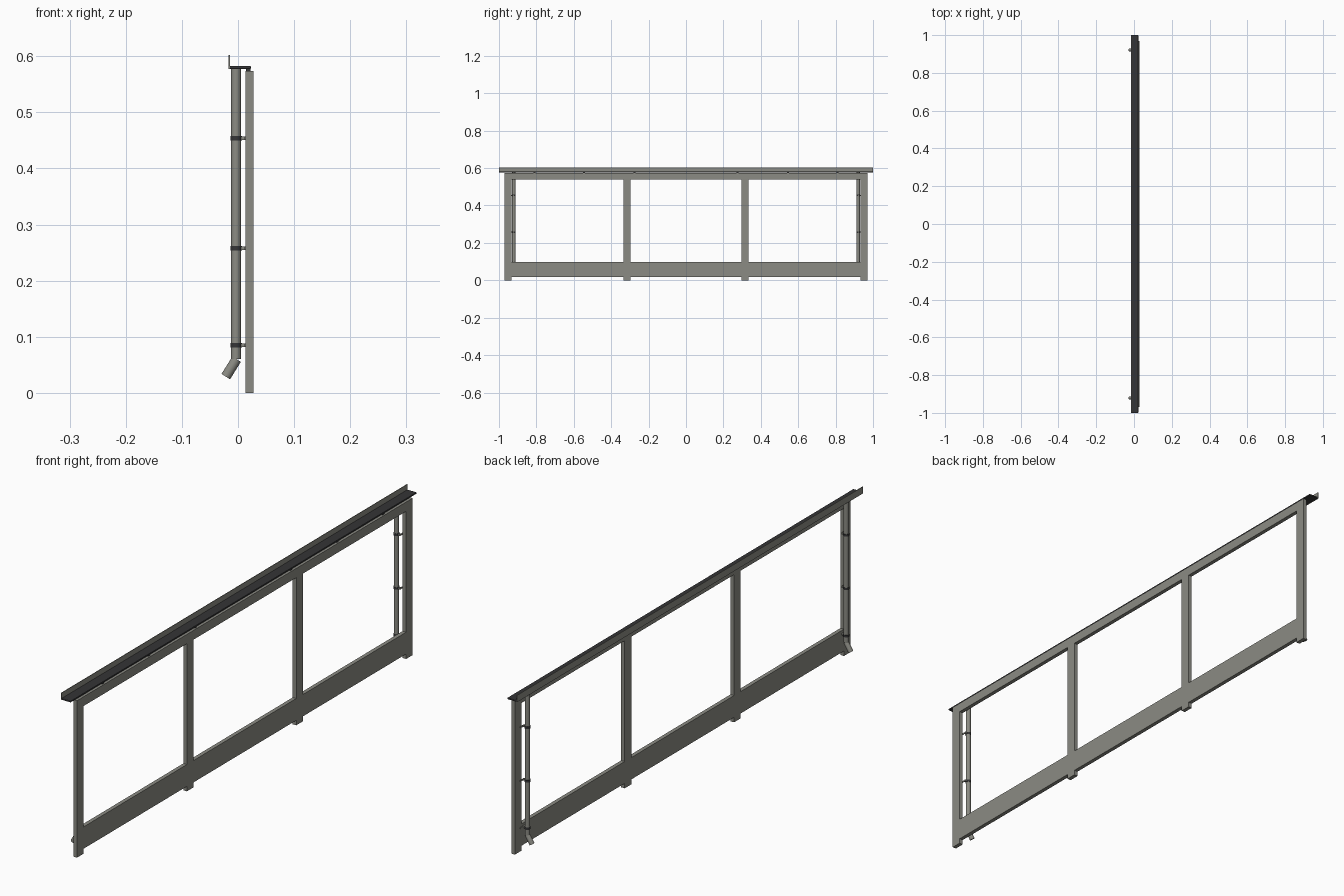
import bpy, math
from mathutils import Vector

if "Cube" in bpy.data.objects:
    bpy.data.objects.remove(bpy.data.objects["Cube"])


def material(name, rgb):
    m = bpy.data.materials.new(name)
    m.diffuse_color = (*rgb, 1)
    m.use_nodes = True
    m.node_tree.nodes["Principled BSDF"].inputs["Base Color"].default_value = m.diffuse_color
    return m


GREY = material("warm grey metal", (0.26, 0.26, 0.23))
DARK = material("dark grey metal", (0.035, 0.035, 0.037))


def box(name, x, y, z, mat=GREY, bevel=0):
    """Box from (min, max) pairs."""
    bpy.ops.mesh.primitive_cube_add(size=1, location=[sum(p) / 2 for p in (x, y, z)])
    o = bpy.context.object
    o.name = name
    o.scale = [p[1] - p[0] for p in (x, y, z)]
    bpy.ops.object.transform_apply(location=False, rotation=False, scale=True)
    o.data.materials.append(mat)
    if bevel:
        b = o.modifiers.new("bevel", 'BEVEL')
        b.width, b.segments = bevel, 2
    return o


def tube(name, a, b, r, mat=GREY, sides=20):
    """Cylinder between two points."""
    a, b = Vector(a), Vector(b)
    d = b - a
    bpy.ops.mesh.primitive_cylinder_add(vertices=sides, radius=r, depth=d.length,
                                        location=(a + b) / 2)
    o = bpy.context.object
    o.name = name
    o.rotation_euler = d.to_track_quat('Z', 'Y').to_euler()
    o.data.materials.append(mat)
    bpy.ops.object.shade_smooth_by_angle(angle=math.radians(35))
    return o


# Frame: beam, rail, posts and feet
FX = (0.0133, 0.0278)
L = 0.97
Z_FOOT, Z_BEAM, Z_RAIL, Z_TOP = 0.018, 0.098, 0.54, 0.574
box("bottom_beam", FX, (-L, L), (Z_FOOT, Z_BEAM))
box("top_rail", FX, (-L, L), (Z_RAIL, Z_TOP))
for y in (-0.951, -0.316, 0.316, 0.951):
    span = (y - 0.019, y + 0.019)
    box("post", FX, span, (Z_BEAM, Z_RAIL))
    box("foot", FX, span, (0, Z_FOOT))

# Gutter: dark tray with an upright flange, on small spacers
box("gutter_tray", (-0.0145, 0.023), (-1, 1), (0.577, 0.583), DARK, 0.002)
box("gutter_flange", (-0.0167, -0.0145), (-1, 1), (0.577, 0.602))
for y in (-0.81, -0.545, -0.275, 0.275, 0.545, 0.81):
    box("gutter_spacer", (0.0145, 0.022), (y - 0.005, y + 0.005), (Z_TOP, 0.577), DARK)

# Downpipes with angled outlets and clamps
PX, R = -0.0035, 0.009
for y in (-0.921, 0.921):
    tube("downpipe", (PX, y, 0.06), (PX, y, 0.577), R)
    tube("pipe_outlet", (-0.0025, y, 0.060), (-0.0218, y, 0.029), R)
    for z in (0.085, 0.258, 0.454):
        tube("clamp_band", (PX, y, z - 0.004), (PX, y, z + 0.004), R + 0.0012, DARK)
        box("clamp_arm", (PX + R, FX[0]), (y - 0.004, y + 0.004), (z - 0.003, z + 0.003))
        # Arm tab reaching the end post
        s = 1 if y > 0 else -1
        box("clamp_tab", (FX[0] - 0.002, FX[0]), sorted((y - s * 0.004, s * 0.94)),
            (z - 0.003, z + 0.003))
